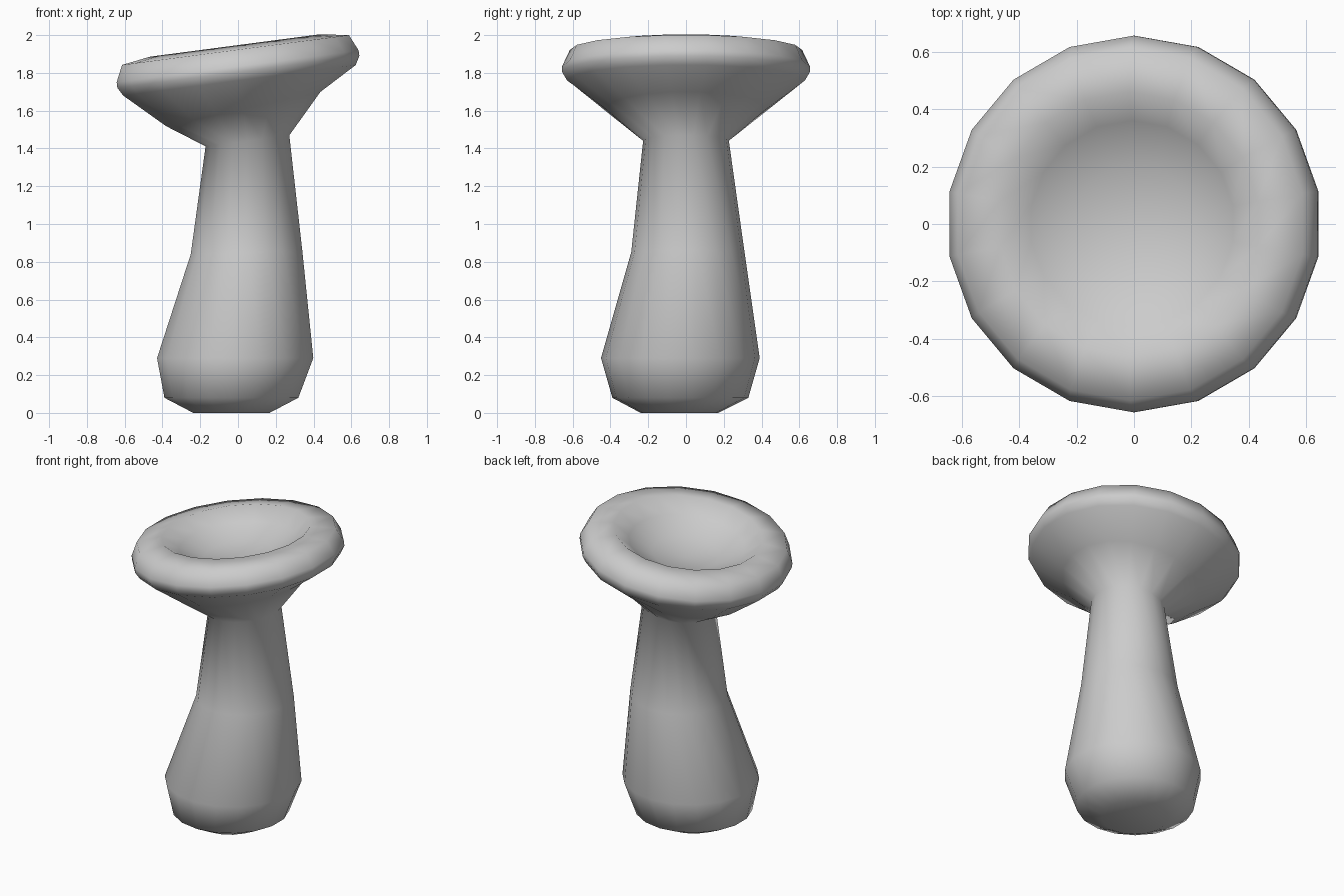
import bpy
import bmesh
from math import sin, cos, pi, radians
from mathutils import Matrix, Vector

cube = bpy.data.objects.get("Cube")
if cube:
    bpy.data.objects.remove(cube)

SIDES = 18

grey = bpy.data.materials.new("plain_grey")
grey.use_nodes = True
colour = (0.6, 0.6, 0.6, 1)
grey.diffuse_color = colour
grey.node_tree.nodes["Principled BSDF"].inputs["Base Color"].default_value = colour


def add_ring(bm, radius, centre, tilt):
    """Circle of vertices, tilted so that its +x side rises."""
    turn = Matrix.Rotation(-radians(tilt), 3, 'Y')
    ring = []
    for i in range(SIDES):
        a = 2 * pi * i / SIDES
        ring.append(bm.verts.new(centre + turn @ Vector((radius * sin(a), radius * cos(a), 0))))
    return ring


# Stem rings: radius, centre x, y, z, tilt
stem = [
    (0.205, -0.035, -0.035, 0.0, 0),
    (0.36, -0.035, -0.03, 0.08, 0),
    (0.42, -0.015, -0.03, 0.29, 0),
    (0.30, 0.045, 0.01, 0.85, 2),
]

# Cap rings: radius, height along the leaning axis, tilt
LEAN = 7.5
cap_centre = Vector((0, 0, 1.82))
axis = Vector((-sin(radians(LEAN)), 0, cos(radians(LEAN))))
cap = [
    (0.227, -0.383, LEAN),
    (0.425, -0.213, LEAN + 5),
    (0.63, -0.06, LEAN),
    (0.656, -0.015, LEAN),
    (0.656, 0.015, LEAN),
    (0.615, 0.102, LEAN),
    (0.46, 0.126, LEAN),
    (0.36, 0.05, LEAN),
    (0.21, -0.02, LEAN),
]

# Loft the stem up into the cap and over the rim
bm = bmesh.new()
rings = [add_ring(bm, r, Vector((x, y, z)), t) for r, x, y, z, t in stem]
rings += [add_ring(bm, r, cap_centre + axis * h, t) for r, h, t in cap]
for low, high in zip(rings, rings[1:]):
    for i in range(SIDES):
        j = (i + 1) % SIDES
        bm.faces.new((low[i], low[j], high[j], high[i]))

# Flat foot, and the floor of the bowl as a fan
bm.faces.new(rings[0])
bowl = bm.verts.new(cap_centre - axis * 0.045)
for i in range(SIDES):
    bm.faces.new((rings[-1][i], rings[-1][(i + 1) % SIDES], bowl))
bmesh.ops.recalc_face_normals(bm, faces=bm.faces)
for face in bm.faces:
    face.smooth = True

mesh = bpy.data.meshes.new("mushroom")
bm.to_mesh(mesh)
bm.free()
mesh.materials.append(grey)
mushroom = bpy.data.objects.new("mushroom", mesh)
bpy.context.collection.objects.link(mushroom)
